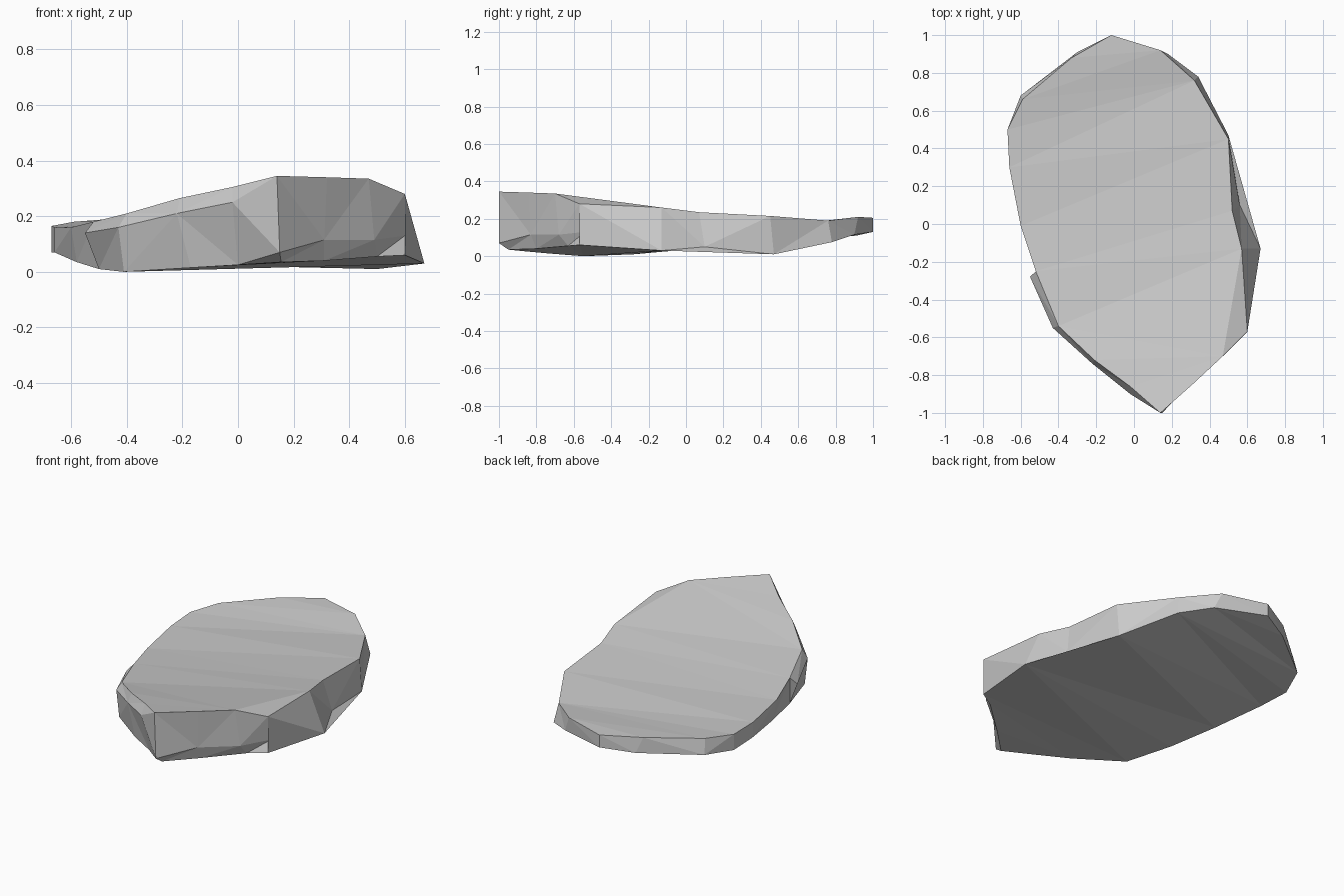
import bpy
import bmesh

if "Cube" in bpy.data.objects:
    bpy.data.objects.remove(bpy.data.objects["Cube"], do_unlink=True)

# Stone colour
stone_grey = bpy.data.materials.new("stone grey")
stone_grey.use_nodes = True
colour = (.6, .6, .6, 1)
stone_grey.diffuse_color = colour
stone_grey.node_tree.nodes["Principled BSDF"].inputs["Base Color"].default_value = colour

# Outline of the slab, counterclockwise from the front tip:
# each column runs from the top rim, through an optional ledge, to the underside
columns = [
    [(.14, -1, .345), (.15, -1, .07), (.155, -.95, .035)],
    [(.32, -.84, .34), (.31, -.83, .115), (.31, -.8, .04)],
    [(.47, -.7, .335), (.49, -.68, .115), (.5, -.63, .055)],
    [(.6, -.57, .28), (.6, -.54, .13), (.6, -.57, .06)],
    [(.57, -.13, .26), (.67, -.13, .03)],
    [(.52, .07, .235), (.56, .1, .05)],
    [(.5, .45, .215), (.5, .47, .01)],
    [(.32, .76, .19), (.34, .78, .075)],
    [(.14, .92, .21), (.18, .9, .115)],
    [(-.12, 1, .205), (-.12, 1, .13)],
    [(-.33, .88, .2), (-.3, .91, .11)],
    [(-.59, .66, .18), (-.6, .68, .09)],
    [(-.67, .5, .165), (-.67, .5, .07)],
    [(-.66, .3, .16), (-.66, .3, .07)],
    [(-.6, -.01, .16), (-.58, 0, .035)],
    [(-.52, -.25, .18), (-.55, -.28, .14), (-.5, -.28, .01)],
    [(-.4, -.54, .21), (-.43, -.55, .16), (-.41, -.55, 0)],
    [(-.21, -.72, .265), (-.22, -.74, .21), (-.17, -.74, .015)],
    [(-.02, -.86, .305), (-.02, -.9, .25), (0, -.85, .025)],
]

bm = bmesh.new()
rows = [[bm.verts.new(point) for point in column] for column in columns]


def add_face(corners):
    """Add a face, dropping repeated corners."""
    corners = list(dict.fromkeys(corners))
    if len(corners) > 2:
        bm.faces.new(corners)


def add_cap(ring, skipped):
    """Span a ring with crosswise strips, clipping one corner on the left side."""
    half = len(ring) // 2
    previous = (ring[0], ring[0])
    for i in range(1, half + 1):
        near = ring[i - 1] if i == skipped else ring[i]
        pair = (near, ring[-i])
        add_face([previous[0], pair[0], pair[1], previous[1]])
        previous = pair
    add_face(ring[skipped - 1:skipped + 2])


# Faceted sides
for a, b in zip(rows, rows[1:] + rows[:1]):
    if len(a) == len(b):
        for k in range(len(a) - 1):
            add_face([a[k], a[k + 1], b[k + 1], b[k]])
    else:
        add_face(a + b[::-1])

# Sloping top and undercut base
add_cap([row[0] for row in rows], 3)
add_cap([row[-1] for row in rows], 5)

bmesh.ops.triangulate(bm, faces=bm.faces[:])
bmesh.ops.recalc_face_normals(bm, faces=bm.faces[:])

mesh = bpy.data.meshes.new("flat_stone")
bm.to_mesh(mesh)
bm.free()
mesh.materials.append(stone_grey)
flat_stone = bpy.data.objects.new("flat_stone", mesh)
bpy.context.collection.objects.link(flat_stone)
